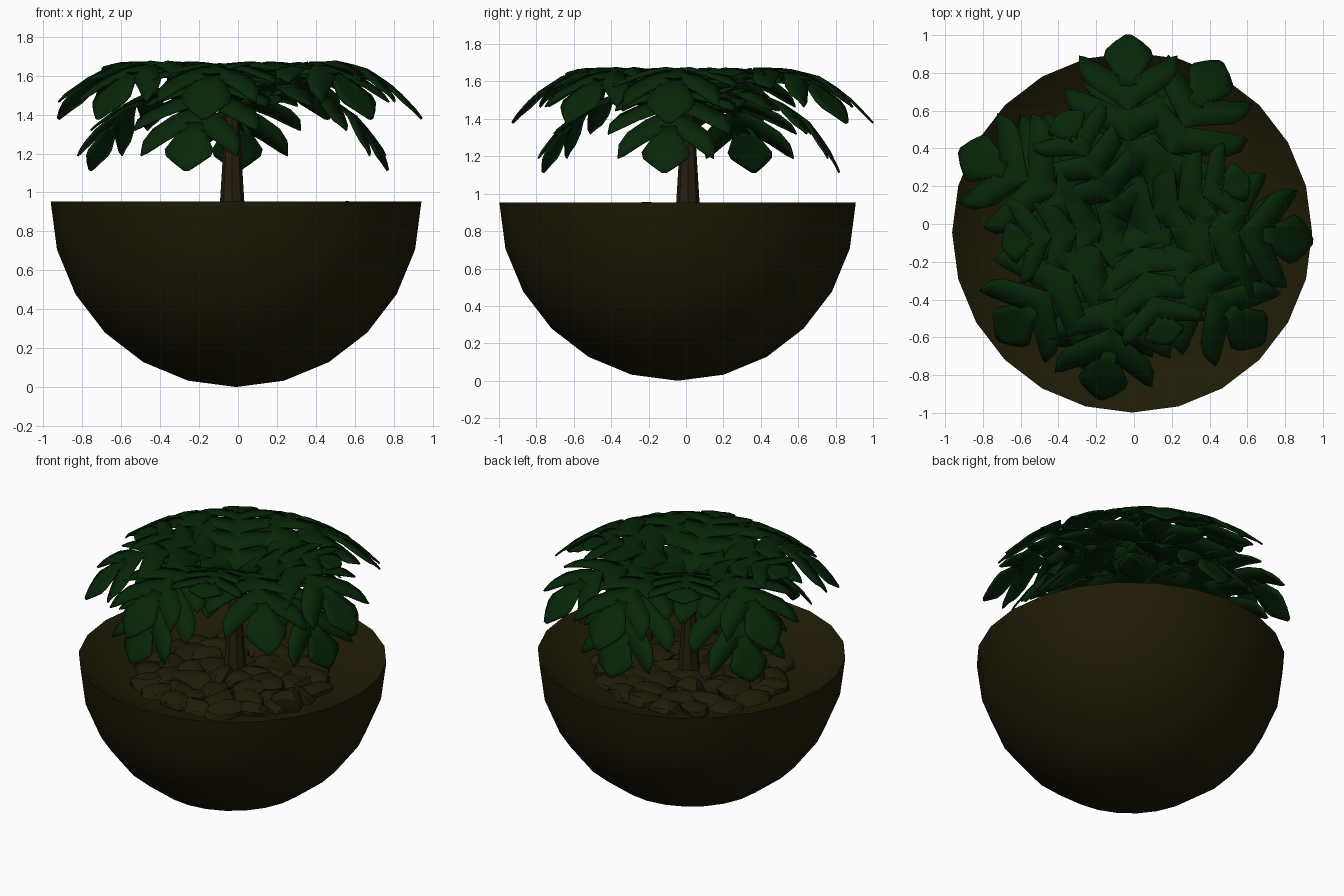
import bpy, bmesh, math, random
from mathutils import Vector

random.seed(4)
if "Cube" in bpy.data.objects:
    bpy.data.objects.remove(bpy.data.objects["Cube"])


def material(name, rgb):
    m = bpy.data.materials.new(name)
    m.use_nodes = True
    m.diffuse_color = (*rgb, 1)
    m.node_tree.nodes["Principled BSDF"].inputs["Base Color"].default_value = (*rgb, 1)
    return m


POT = material("dark olive clay", (0.013, 0.0105, 0.002))
STONE = material("brown stone", (0.014, 0.011, 0.003))
BARK = material("brown bark", (0.018, 0.013, 0.004))
LEAF = material("deep green leaf", (0.002, 0.019, 0.0025))


def finish(bm, name, mat, smooth=None):
    mesh = bpy.data.meshes.new(name)
    bm.to_mesh(mesh)
    bm.free()
    ob = bpy.data.objects.new(name, mesh)
    bpy.context.collection.objects.link(ob)
    mesh.materials.append(mat)
    if smooth:
        bpy.ops.object.select_all(action='DESELECT')
        ob.select_set(True)
        bpy.context.view_layer.objects.active = ob
        bpy.ops.object.shade_smooth_by_angle(angle=math.radians(smooth))
    return ob


def lathe(name, profile, centre, sides, mat, smooth):
    """Spin a list of (radius, height) around a vertical axis."""
    bm = bmesh.new()
    verts = [bm.verts.new((r, 0, z)) for r, z in profile]
    edges = [bm.edges.new(pair) for pair in zip(verts, verts[1:])]
    bmesh.ops.spin(bm, geom=verts + edges, axis=(0, 0, 1), cent=(0, 0, 0),
                   angle=math.tau, steps=sides, use_duplicate=False)
    bmesh.ops.remove_doubles(bm, verts=bm.verts, dist=0.0005)
    bmesh.ops.recalc_face_normals(bm, faces=bm.faces)
    bmesh.ops.translate(bm, verts=bm.verts, vec=(*centre, 0))
    return finish(bm, name, mat, smooth)


# Hemispherical bowl with a dished inside
R = 0.953
CENTRE = (-0.01, -0.045)
outer = [(R * math.sin(math.radians(a)), R * (1 - math.cos(math.radians(a))))
         for a in range(0, 91, 15)]
inner = [(0.925, 0.935), (0.85, 0.885), (0.74, 0.845), (0.64, 0.815), (0, 0.80)]
lathe("bowl", outer + inner, CENTRE, 24, POT, 40)


# Bed of irregular stones, slightly heaped towards the trunk
def stone(bm, x, y, z, size, height):
    new = bmesh.ops.create_icosphere(bm, subdivisions=2, radius=1)["verts"]
    turn = random.uniform(0, math.tau)
    cuts = [Vector((random.gauss(0, 1), random.gauss(0, 1), random.gauss(0, 1))).normalized()
            for _ in range(7)]
    for v in new:
        p = v.co.copy()
        for n in cuts:  # flatten against random planes for a chipped look
            p -= n * max(0, p.dot(n) - 0.72)
        px, py = p.x * size * 1.2, p.y * size * 0.9
        v.co = (x + px * math.cos(turn) - py * math.sin(turn),
                y + px * math.sin(turn) + py * math.cos(turn), z + p.z * height)


bm = bmesh.new()
for ring, count in ((0.13, 5), (0.27, 9), (0.4, 14), (0.52, 19)):
    for i in range(count):
        a = math.tau * (i + random.uniform(-0.25, 0.25)) / count + ring * 5
        r = ring + random.uniform(-0.02, 0.02)
        stone(bm, CENTRE[0] + r * math.cos(a), CENTRE[1] + r * math.sin(a),
              0.855 - 0.08 * ring, random.uniform(0.105, 0.135), random.uniform(0.05, 0.085))
stone(bm, 0.52, -0.22, 0.845, 0.09, 0.13)
finish(bm, "stones", STONE, 25)

# Tapered trunk
HUB = Vector((-0.03, 0.01, 0))
lathe("trunk", [(0, 0.79), (0.08, 0.79), (0.062, 0.96), (0.035, 1.4), (0.03, 1.48), (0, 1.49)],
      HUB.xy, 8, BARK, 20)

# Split leaves bent along an arching path of (reach, height)
HIGH = [(0, 1.50), (0.2, 1.595), (0.4, 1.655), (0.55, 1.67), (0.7, 1.635), (0.85, 1.54), (1, 1.385)]
LOW = [(0, 1.45), (0.19, 1.53), (0.36, 1.545), (0.51, 1.48), (0.64, 1.39), (0.74, 1.26), (0.81, 1.12)]
INNER = [(0, 1.50), (0.15, 1.585), (0.3, 1.64), (0.45, 1.668), (0.58, 1.665), (0.68, 1.64)]
# Each lobe: length, forward sweep; widths and end cut along the lobe
LOBES = [(0.25, 0.25), (0.32, 0.4), (0.33, 0.55), (0.26, 0.75)]
WIDTHS = [(0, 0.18), (0.2, 0.175), (0.5, 0.165), (0.85, 0.15), (1, 0.09)]
TIP = [(0.70, 0.04), (0.78, 0.08), (0.87, 0.13), (0.91, 0.12), (0.96, 0.07), (1, 0.015)]


def along(path, u):
    f = min(max(u, 0), 0.9999) * (len(path) - 1)
    i = int(f)
    a, b = Vector(path[i]), Vector(path[i + 1])
    return a.lerp(b, f - i)


def leaf(name, azimuth, reach, path, lift, droop, breadth=1.0):
    a = math.radians(azimuth)
    forward = Vector((math.cos(a), math.sin(a), 0))
    side = Vector((-math.sin(a), math.cos(a), 0))
    bm = bmesh.new()

    def point(u, v):
        v *= breadth
        r, z = along(path, u)
        z += lift * (1 - u) - droop * v * v - 0.008 * math.exp(-(v / 0.03) ** 2)
        return bm.verts.new(HUB + forward * r * reach + side * v + Vector((0, 0, z)))

    def skin(rows, flip):
        for lo, hi in zip(rows, rows[1:]):
            for j in range(len(lo) - 1):
                quad = [lo[j], lo[j + 1], hi[j + 1], hi[j]]
                bm.faces.new(quad[::-1] if flip else quad)

    # Swept side lobes, mirrored across the midrib
    for sign in (1, -1):
        for i, (length, sweep) in enumerate(LOBES):
            rows = []
            for t, w in WIDTHS:
                v = t * length
                start = 0.01 + 0.18 * i + sweep * v + (0.04 if t == 1 else 0)
                rows.append([point(start + w * k / 2, sign * v) for k in range(3)])
            skin(rows, sign < 0)
    # Diamond end lobe
    skin([[point(u, h * k) for k in (-1, -0.5, 0, 0.5, 1)] for u, h in TIP], True)
    bmesh.ops.remove_doubles(bm, verts=bm.verts, dist=0.004)
    bmesh.ops.recalc_face_normals(bm, faces=bm.faces)
    ob = finish(bm, name, LEAF, 40)
    thick = ob.modifiers.new("thickness", 'SOLIDIFY')
    thick.thickness = 0.01
    thick.offset = 0


upper = [(90, 0.99), (157, 0.97), (222, 0.93), (261, 0.95), (318, 0.96), (354, 0.98), (60, 0.98)]
for n, (azimuth, reach) in enumerate(upper):
    leaf(f"upper_leaf_{n + 1}", azimuth, reach, HIGH, 0.012 * (n % 3 - 1), 0.55)
for n, azimuth in enumerate((88, 154, 253, 351)):
    leaf(f"lower_leaf_{n + 1}", azimuth, 1.0, LOW, 0, 0.55)
for n, azimuth in enumerate((20, 122, 190, 288)):
    leaf(f"inner_leaf_{n + 1}", azimuth, 1.0, INNER, 0.01, 0.4, 0.85)
